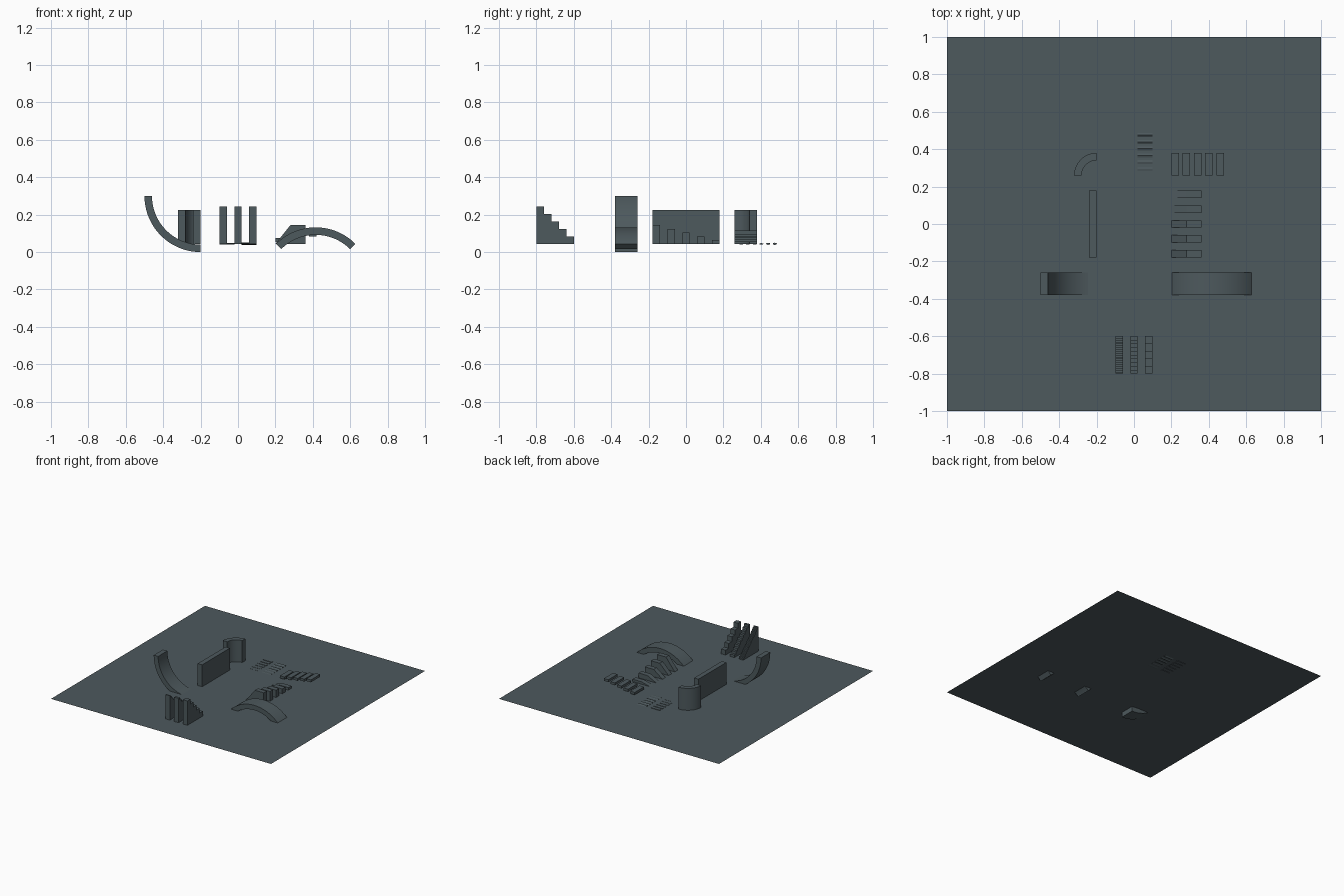
import bpy, math
from mathutils import Vector

if "Cube" in bpy.data.objects:
    bpy.data.objects.remove(bpy.data.objects["Cube"])

FLOOR = 0.044
slate = bpy.data.materials.new("dark_slate")
slate.diffuse_color = (0.075, 0.1, 0.11, 1)
slate.use_nodes = True
slate.node_tree.nodes["Principled BSDF"].inputs["Base Color"].default_value = slate.diffuse_color


def make(name, verts, faces, smooth=False):
    mesh = bpy.data.meshes.new(name)
    mesh.from_pydata(verts, [], faces)
    mesh.materials.append(slate)
    ob = bpy.data.objects.new(name, mesh)
    bpy.context.collection.objects.link(ob)
    # consistent outward normals
    import bmesh
    bm = bmesh.new()
    bm.from_mesh(mesh)
    if len(faces) > 1:
        bmesh.ops.recalc_face_normals(bm, faces=bm.faces)
    bm.to_mesh(mesh)
    bm.free()
    if smooth:
        bpy.ops.object.select_all(action='DESELECT')
        ob.select_set(True)
        bpy.context.view_layer.objects.active = ob
        bpy.ops.object.shade_smooth_by_angle(angle=math.radians(30))
    return ob


def prism(name, profile, axis, lo, hi, smooth=False):
    """Extrude a closed 2D profile along x (y,z), y (x,z) or z (x,y)."""
    def place(p, t):
        return {'x': (t, p[0], p[1]), 'y': (p[0], t, p[1]), 'z': (p[0], p[1], t)}[axis]
    n = len(profile)
    verts = [place(p, lo) for p in profile] + [place(p, hi) for p in profile]
    faces = [tuple(range(n)), tuple(range(n, 2 * n))]
    faces += [(i, (i + 1) % n, n + (i + 1) % n, n + i) for i in range(n)]
    return make(name, verts, faces, smooth)


def box(name, x0, x1, y0, y1, z0, z1):
    return prism(name, [(x0, y0), (x1, y0), (x1, y1), (x0, y1)], 'z', z0, z1)


def arc_band(cx, cy, r_out, r_in, a0, a1, n=32):
    angs = [math.radians(a0 + (a1 - a0) * i / n) for i in range(n + 1)]
    pts = [(cx + r_out * math.cos(a), cy + r_out * math.sin(a)) for a in angs]
    return pts + [(cx + r_in * math.cos(a), cy + r_in * math.sin(a)) for a in reversed(angs)]


# Floor sheet
make("floor", [(-1, -1, FLOOR), (1, -1, FLOOR), (1, 1, FLOOR), (-1, 1, FLOOR)], [(0, 1, 2, 3)])

# Three staircases with fine, medium and coarse steps
for label, x, n in (("fine", -0.08, 20), ("medium", 0, 10), ("coarse", 0.08, 5)):
    s = 0.2 / n
    profile = [(-0.6, FLOOR), (-0.8, FLOOR)]
    for i in range(n):
        z = FLOOR + 0.2 - i * s
        profile += [(-0.8 + i * s, z), (-0.8 + (i + 1) * s, z)]
    prism(label + "_stairs", profile, 'x', x - 0.02, x + 0.02)

# Curved ramp and arched bridge
prism("quarter_pipe", arc_band(-0.2, 0.3, 0.3, 0.26, 180, 270), 'y', -0.38, -0.26, True)
prism("arched_bridge", arc_band(0.415, -0.168, 0.3, 0.26, 45, 135), 'y', -0.38, -0.26, True)

# Straight and curved walls
box("straight_wall", -0.24, -0.2, -0.18, 0.18, FLOOR, FLOOR + 0.18)
prism("curved_wall", arc_band(-0.2, 0.26, 0.12, 0.08, 90, 180), 'z', FLOOR, FLOOR + 0.18, True)

# Ramps of decreasing height, each with a flat landing
for i in range(5):
    y, top = -0.18 + 0.08 * i, FLOOR + 0.1 - 0.02 * i
    prism(f"ramp_{i + 1}", [(0.2, FLOOR), (0.36, FLOOR), (0.36, top), (0.28, top)],
          'y', y, y + 0.04)

# Floating slabs climbing to the right
for i in range(5):
    x, z = 0.2 + 0.06 * i, FLOOR + 0.01 * (i + 1)
    box(f"floating_slab_{i + 1}", x, x + 0.04, 0.26, 0.38, z, z + 0.02)

# Low flat strips and pointed ridges set into the floor
for i in range(6):
    y, h = 0.295 + 0.036 * i, 0.002 + 0.001 * i
    box(f"flat_strip_{i + 1}", -0.1, -0.02, y - 0.009, y + 0.009,
        FLOOR - 0.003, FLOOR + 0.001 + 0.0006 * i)
    prism(f"ridge_{i + 1}", [(y - 0.011, FLOOR), (y, FLOOR + h), (y + 0.011, FLOOR), (y, FLOOR - h)],
          'x', 0.02, 0.1)
